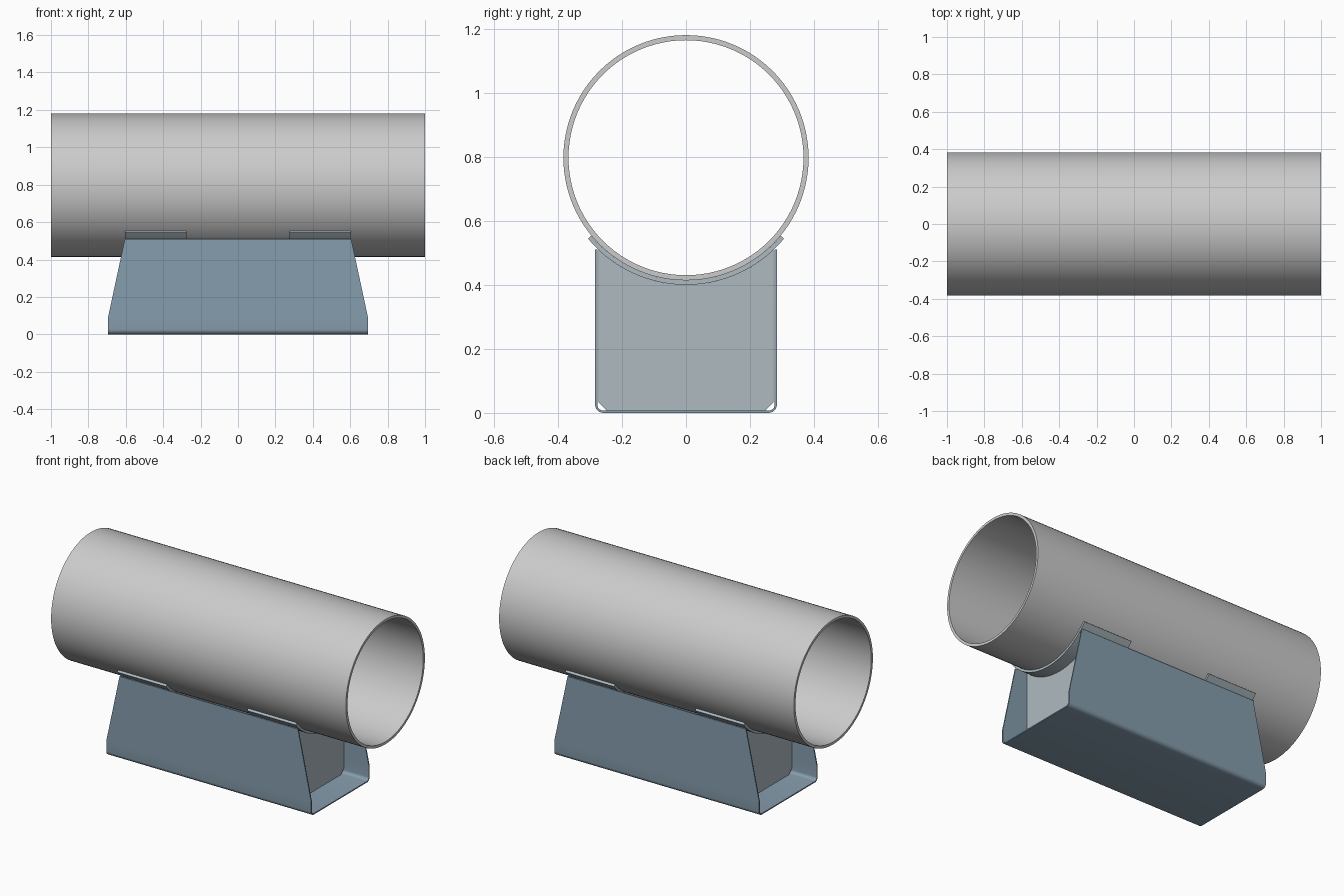
import bpy, bmesh
from math import sin, cos, radians, sqrt

if "Cube" in bpy.data.objects:
    bpy.data.objects.remove(bpy.data.objects["Cube"])

PIPE_Z, R_PIPE, R_BORE, R_PAD = 0.797, 0.383, 0.367, 0.397


def material(name, rgb):
    m = bpy.data.materials.new(name)
    m.diffuse_color = (*rgb, 1)
    m.use_nodes = True
    m.node_tree.nodes["Principled BSDF"].inputs["Base Color"].default_value = m.diffuse_color
    return m


def arc(r, a0, a1, n, y=0.0, z=PIPE_Z):
    """Points in the YZ plane, angles measured from straight down."""
    return [(y + r * sin(radians(a0 + (a1 - a0) * i / n)),
             z - r * cos(radians(a0 + (a1 - a0) * i / n))) for i in range(n + 1)]


def finish(name, bm, mat=None, mirror=False):
    bmesh.ops.recalc_face_normals(bm, faces=bm.faces)
    me = bpy.data.meshes.new(name)
    bm.to_mesh(me)
    bm.free()
    ob = bpy.data.objects.new(name, me)
    bpy.context.collection.objects.link(ob)
    if mat:
        me.materials.append(mat)
    bpy.ops.object.select_all(action='DESELECT')
    ob.select_set(True)
    bpy.context.view_layer.objects.active = ob
    bpy.ops.object.shade_smooth_by_angle(angle=radians(30))
    if mirror:
        ob.modifiers.new("mirror_x", 'MIRROR').use_mirror_merge = False
    return ob


def shell(name, outer, inner, ends, closed=False, **kw):
    """Sheet between two matching YZ lines; ends(z) gives its x limits."""
    bm = bmesh.new()
    rows = []
    for o, i in zip(outer, inner):
        a, b = ends(o[1]), ends(i[1])
        rows.append([bm.verts.new(p) for p in
                     ((a[0], *o), (a[1], *o), (b[1], *i), (b[0], *i))])
    n = len(rows)
    for k in range(n if closed else n - 1):
        p, q = rows[k], rows[(k + 1) % n]
        for j in range(4):
            bm.faces.new((p[j], p[(j + 1) % 4], q[(j + 1) % 4], q[j]))
    if not closed:
        bm.faces.new(rows[0])
        bm.faces.new(rows[-1])
    return finish(name, bm, **kw)


def plate(name, profile, x0, x1, **kw):
    bm = bmesh.new()
    face = bm.faces.new([bm.verts.new((x0, y, z)) for y, z in profile])
    ext = bmesh.ops.extrude_face_region(bm, geom=[face])['geom']
    bmesh.ops.translate(bm, vec=(x1 - x0, 0, 0),
                        verts=[v for v in ext if isinstance(v, bmesh.types.BMVert)])
    # the starting face stays as the closing cap
    return finish(name, bm, **kw)


blue = material("blue_steel", (0.24, 0.34, 0.42))
plate_grey = material("plate_steel", (0.42, 0.49, 0.53))

# Pipe
shell("pipe", arc(R_PIPE, 0, 360, 96)[:-1], arc(R_BORE, 0, 360, 96)[:-1],
      lambda z: (-1, 1), closed=True)

# Curved saddle pads under the pipe
shell("saddle_pads", arc(R_PAD, -50.5, 50.5, 28), arc(R_PIPE, -50.5, 50.5, 28),
      lambda z: (0.275, 0.605), mat=plate_grey, mirror=True)


# Folded channel with rounded bends and sloping ends
def channel_line(half, floor, r):
    right = arc(r, 0, 90, 6, half - r, floor + r) + [(half, 0.09), (half, 0.51)]
    return [(-y, z) for y, z in reversed(right)] + right


def channel_ends(z):
    x = 0.695 - 0.09 * max(0, z - 0.09) / 0.42
    return -x, x


shell("base_channel", channel_line(0.284, 0.0, 0.026), channel_line(0.277, 0.007, 0.019),
      channel_ends, mat=blue)

# Cross ribs carrying the pads, with clipped lower corners
W, C, F = 0.274, 0.027, 0.007
top = [(y, PIPE_Z - sqrt(R_PAD ** 2 - y * y))
       for y in (W - 2 * W * i / 24 for i in range(25))]
rib = [(-W, F + C), (-W + C, F), (W - C, F), (W, F + C)] + top
for label, x in (("outer_ribs", 0.518), ("inner_ribs", 0.362)):
    plate(label, rib, x - 0.008, x + 0.008, mat=plate_grey, mirror=True)
